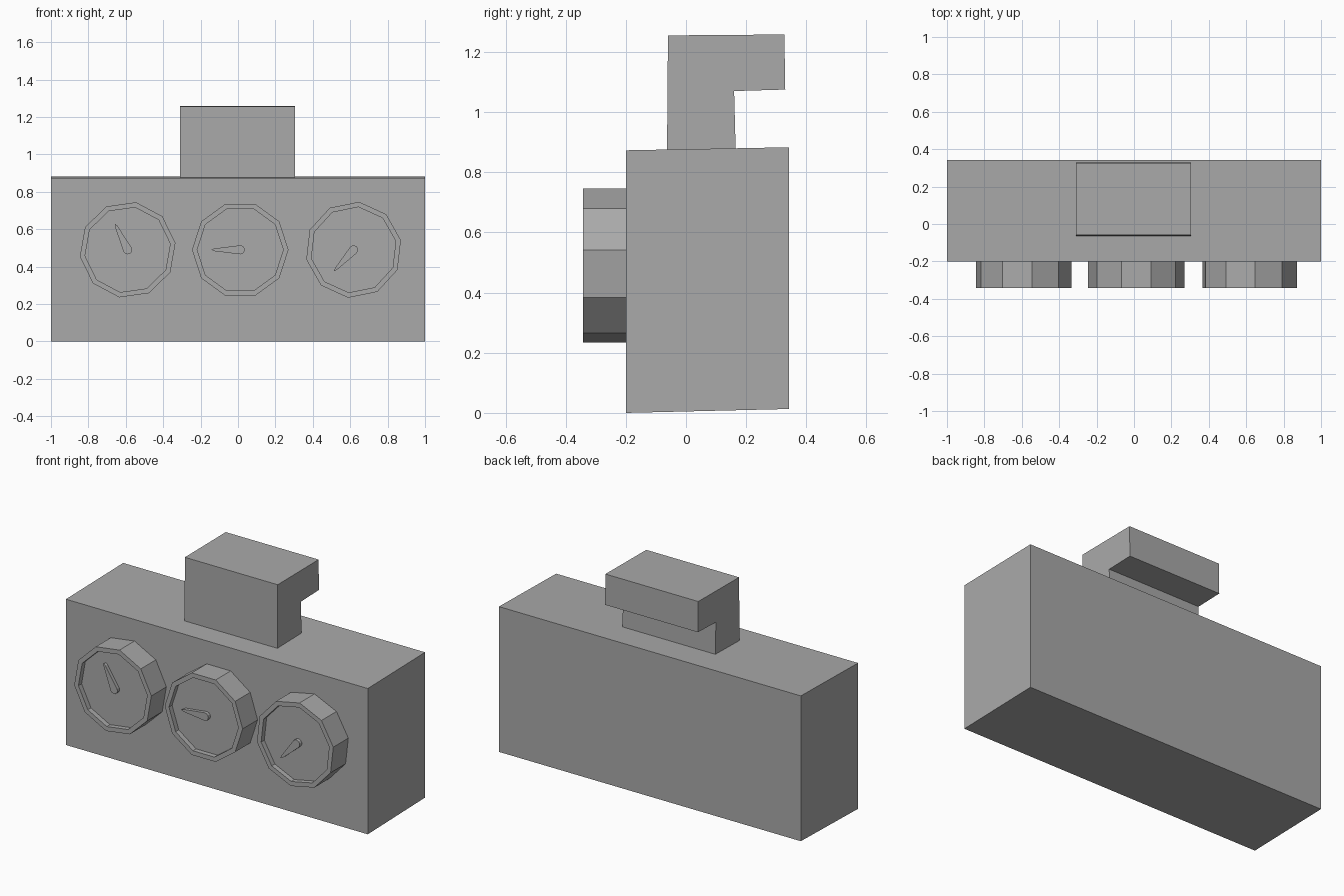
import bpy, bmesh
from math import sin, cos, pi, radians
from mathutils import Matrix, Vector

cube = bpy.data.objects.get("Cube")
if cube:
    bpy.data.objects.remove(cube, do_unlink=True)

GREY = (0.4, 0.4, 0.4, 1)
grey = bpy.data.materials.new("plain grey")
grey.use_nodes = True
grey.diffuse_color = GREY
grey.node_tree.nodes["Principled BSDF"].inputs["Base Color"].default_value = GREY


def finish(name, bm):
    bmesh.ops.recalc_face_normals(bm, faces=bm.faces)
    mesh = bpy.data.meshes.new(name)
    bm.to_mesh(mesh)
    bm.free()
    mesh.materials.append(grey)
    obj = bpy.data.objects.new(name, mesh)
    bpy.context.collection.objects.link(obj)
    return obj


def prism(name, points, offset):
    """Extrude a flat outline of 3D points along an offset vector."""
    bm = bmesh.new()
    face = bm.faces.new([bm.verts.new(p) for p in points])
    grown = bmesh.ops.extrude_face_region(bm, geom=[face], use_keep_orig=True)
    verts = [v for v in grown["geom"] if isinstance(v, bmesh.types.BMVert)]
    bmesh.ops.translate(bm, verts=verts, vec=offset)
    return finish(name, bm)


def side_profile(name, outline, x0, x1):
    return prism(name, [(x0, y, z) for y, z in outline], (x1 - x0, 0, 0))


# Main case, very slightly skewed
side_profile("case", [(-0.2, 0), (0.342, 0.013), (0.342, 0.883), (-0.2, 0.873)], -1, 1)

# Hooked block on top
side_profile("top_hook", [(-0.063, 0.875), (-0.06, 1.255), (0.327, 1.258),
                          (0.33, 1.075), (0.16, 1.07), (0.165, 0.879)], -0.31, 0.305)

# Dials: ten-sided cups with a recessed face, each turned together with its needle
FRONT, BACK, FLOOR = -0.342, -0.2, -0.312
SIDES = 10


def dial_cup(name, spin):
    bm = bmesh.new()
    rings = []
    for radius, y in ((0.258, BACK), (0.258, FRONT), (0.23, FRONT), (0.23, FLOOR)):
        rings.append([bm.verts.new((radius * cos(2 * pi * i / SIDES), y,
                                    radius * sin(2 * pi * i / SIDES)))
                      for i in range(SIDES)])
    for a, b in zip(rings, rings[1:]):
        for i in range(SIDES):
            j = (i + 1) % SIDES
            bm.faces.new((a[i], a[j], b[j], b[i]))
    bm.faces.new(rings[0])
    bm.faces.new(rings[-1])
    obj = finish(name, bm)
    obj.data.transform(spin)


def needle(name, spin):
    # Rounded pivot end tapering to a thin tip
    pivot = [(0.024 * cos(radians(a)), 0.024 * sin(radians(a)))
             for a in range(-90, 91, 30)]
    outline = pivot + [(-0.14, 0.007), (-0.154, 0), (-0.14, -0.007)]
    obj = prism(name, [(x, FLOOR, z) for x, z in outline], (0, -0.02, 0))
    obj.data.transform(spin)


for side, x, turn in (("right", -0.59, -64), ("middle", 0.012, 0), ("left", 0.618, 47.5)):
    spin = Matrix.Translation(Vector((x, 0, 0.49))) @ Matrix.Rotation(radians(-turn), 4, "Y")
    dial_cup(side + "_dial", spin)
    needle(side + "_needle", spin)
